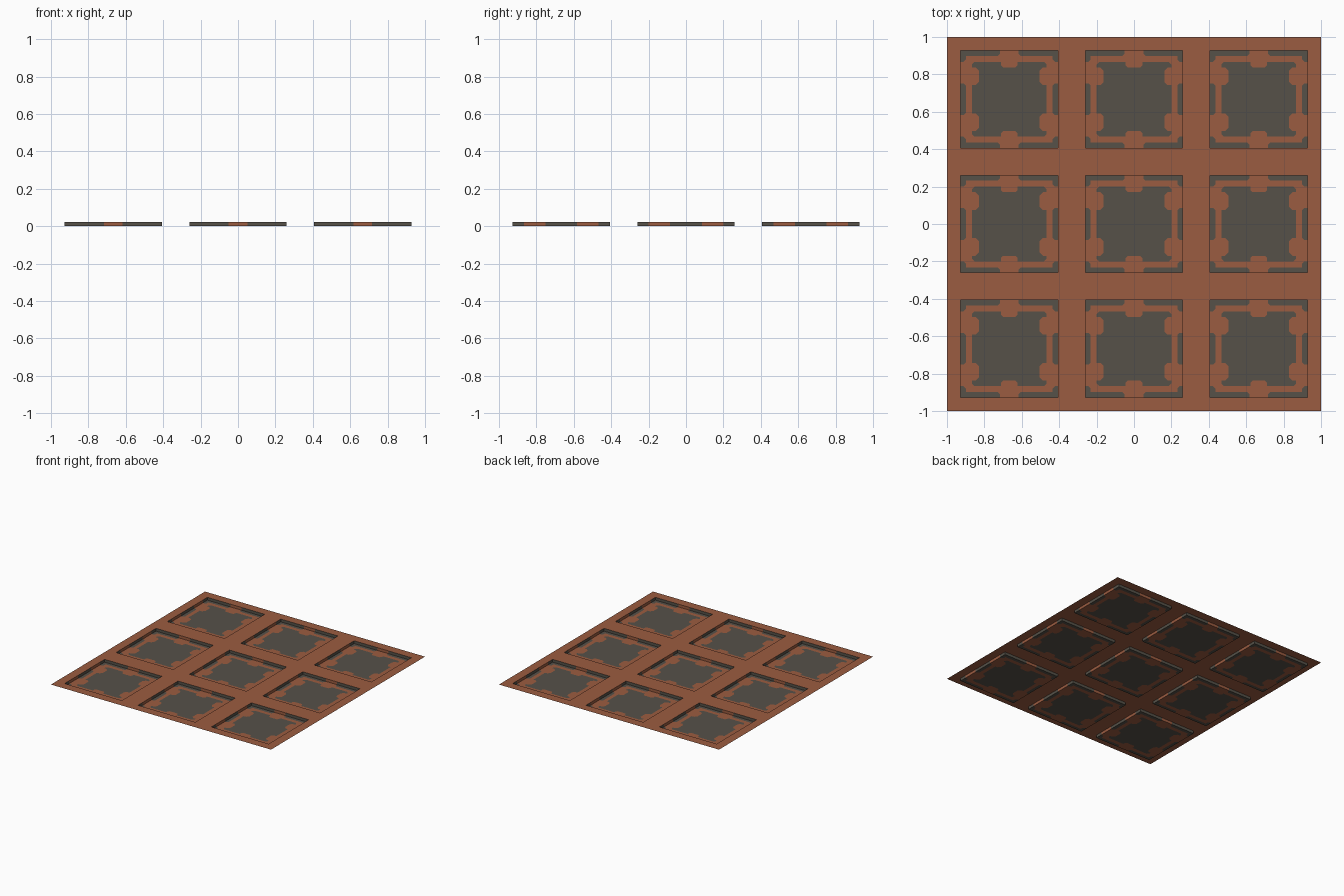
import bpy, bmesh
from mathutils import Vector

if "Cube" in bpy.data.objects:
    bpy.data.objects.remove(bpy.data.objects["Cube"])

H = 0.26       # half width of one recessed panel
D = 0.023      # recess depth
P = 0.667      # panel spacing


def material(name, rgb):
    m = bpy.data.materials.new(name)
    m.diffuse_color = (*rgb, 1)
    m.use_nodes = True
    m.node_tree.nodes["Principled BSDF"].inputs["Base Color"].default_value = m.diffuse_color
    return m


rust = material("rust orange", (0.33, 0.107, 0.052))
grey = material("dark warm grey", (0.092, 0.083, 0.066))


def finish(bm, name):
    me = bpy.data.meshes.new(name)
    bm.to_mesh(me)
    bm.free()
    me.materials.append(rust)
    me.materials.append(grey)
    return me


def place(me, name, loc=(0, 0, 0)):
    ob = bpy.data.objects.new(name, me)
    ob.location = loc
    bpy.context.collection.objects.link(ob)


def box(a, b, a0, a1, b0, b1, c=0.0):
    """Point test for a rectangle with chamfered corners."""
    da, db = min(a - a0, a1 - a), min(b - b0, b1 - b)
    return da >= 0 and db >= 0 and da + db >= c


def is_grey(u, v):
    """Painted pattern of a panel, mirrored in both directions."""
    a, b = abs(u), abs(v)
    if max(a, b) > 0.205:
        return (box(a, b, 0.05, 0.3, 0.232, 0.3, 0.012)       # end bars
                or box(a, b, 0.232, 0.3, 0.20, 0.3, 0.012)    # corner arms
                or box(a, b, 0.232, 0.3, -0.085, 0.085, 0.012))  # side bars
    if not box(a, b, -0.2, 0.2, -0.2, 0.2, 0.015):
        return False
    return not (box(a, b, -0.045, 0.045, 0.17, 0.23, 0.012)   # end tabs
                or box(a, b, 0.162, 0.25, 0.075, 0.17, 0.018))  # side tabs


# Flat grid frame: one thin sheet with nine square openings
bm = bmesh.new()
cuts = [-1] + [c * P + s * H for c in (-1, 0, 1) for s in (-1, 1)] + [1]
vs = [[bm.verts.new((x, y, D)) for y in cuts] for x in cuts]
for i in range(7):
    for j in range(7):
        if not (i % 2 and j % 2):
            bm.faces.new((vs[i][j], vs[i + 1][j], vs[i + 1][j + 1], vs[i][j + 1]))
place(finish(bm, "grid_frame"), "grid_frame")

# Recessed tray: floor and four walls, sliced along the pattern outlines
bm = bmesh.new()
lo = [bm.verts.new((x * H, y * H, 0)) for x, y in ((-1, -1), (1, -1), (1, 1), (-1, 1))]
hi = [bm.verts.new((v.co.x, v.co.y, D)) for v in lo]
bm.faces.new(lo)
for i in range(4):
    j = (i + 1) % 4
    bm.faces.new((lo[j], lo[i], hi[i], hi[j]))


def cut(co, no):
    bmesh.ops.bisect_plane(bm, geom=bm.verts[:] + bm.edges[:] + bm.faces[:], dist=1e-6,
                           plane_co=Vector(co), plane_no=Vector(no))


for s in (-1, 1):
    for x in (0.045, 0.05, 0.162, 0.2, 0.232):
        cut((s * x, 0, 0), (1, 0, 0))
    for y in (0.075, 0.085, 0.17, 0.2, 0.232):
        cut((0, s * y, 0), (0, 1, 0))
    # chamfer diagonals, as a+b or a-b constants
    for t in (0.385, 0.294, 0.255, 0.227, 0.444, 0.329):
        cut((s * t, 0, 0), (1, 1, 0))
        cut((s * t, 0, 0), (1, -1, 0))
    for t in (0.137, 0.159, 0.010, 0.044):
        cut((s * t, 0, 0), (1, 1, 0))
        cut((s * t, 0, 0), (1, -1, 0))
for f in bm.faces:
    c = f.calc_center_median()
    f.material_index = int(is_grey(c.x, c.y))
tray = finish(bm, "recessed_panel")
for i in (-1, 0, 1):
    for j in (-1, 0, 1):
        place(tray, "recessed_panel", (i * P, j * P, 0))
